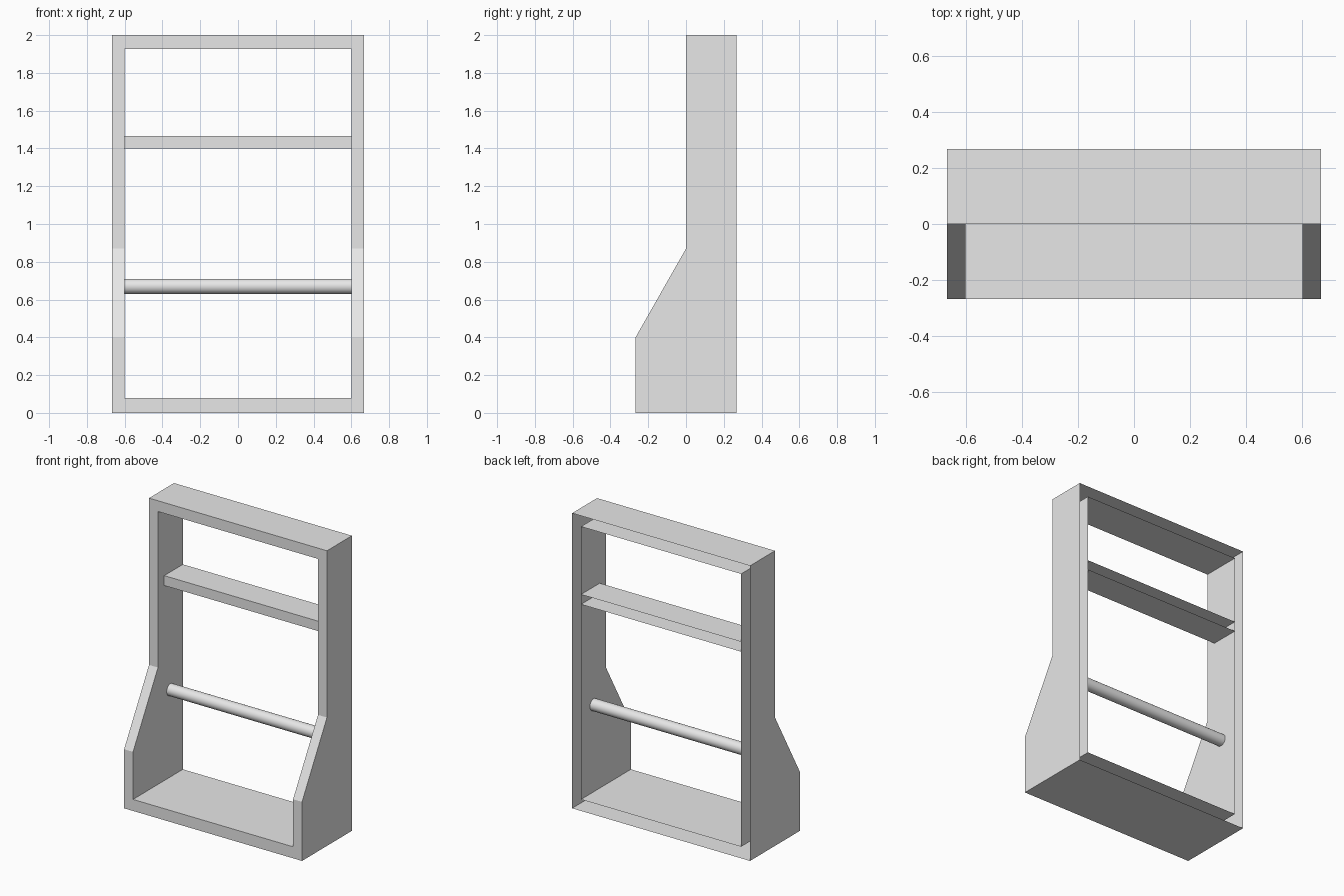
import bpy, bmesh, math
from mathutils import Matrix, Vector

if "Cube" in bpy.data.objects:
    bpy.data.objects.remove(bpy.data.objects["Cube"], do_unlink=True)

grey = bpy.data.materials.new("light grey")
grey.use_nodes = True
COLOUR = (0.8, 0.8, 0.8, 1)
grey.diffuse_color = COLOUR
grey.node_tree.nodes["Principled BSDF"].inputs["Base Color"].default_value = COLOUR

HALF_WIDTH, INNER, DEPTH = 0.667, 0.6, 0.267


def make_object(name, bm):
    mesh = bpy.data.meshes.new(name)
    bmesh.ops.recalc_face_normals(bm, faces=bm.faces)
    bm.to_mesh(mesh)
    bm.free()
    mesh.materials.append(grey)
    obj = bpy.data.objects.new(name, mesh)
    bpy.context.collection.objects.link(obj)
    return obj


def box(name, low, high):
    low, high = Vector(low), Vector(high)
    bm = bmesh.new()
    bmesh.ops.create_cube(bm, size=1)
    bmesh.ops.scale(bm, vec=high - low, verts=bm.verts)
    bmesh.ops.translate(bm, vec=(low + high) / 2, verts=bm.verts)
    return make_object(name, bm)


def remove_faces(obj, rule):
    bm = bmesh.new()
    bm.from_mesh(obj.data)
    bm.normal_update()
    doomed = [f for f in bm.faces if rule(f.normal)]
    bmesh.ops.delete(bm, geom=doomed, context='FACES')
    bm.to_mesh(obj.data)
    bm.free()


# Frame: side profile swept across the width
profile = [(-DEPTH, 0), (DEPTH, 0), (DEPTH, 2), (0, 2), (0, 0.87), (-DEPTH, 0.4)]
bm = bmesh.new()
side = bm.faces.new([bm.verts.new((-HALF_WIDTH, y, z)) for y, z in profile])
sweep = bmesh.ops.extrude_face_region(bm, geom=[side], use_keep_orig=True)
bmesh.ops.translate(bm, vec=(2 * HALF_WIDTH, 0, 0),
                    verts=[v for v in sweep["geom"] if isinstance(v, bmesh.types.BMVert)])
frame = make_object("frame", bm)

# Opening cut right through, then the hollow back left open
cutter = box("opening_cutter", (-INNER, -1, 0.078), (INNER, 1, 1.927))
cutter.hide_render = True
cut = frame.modifiers.new("opening", 'BOOLEAN')
cut.operation, cut.solver, cut.object = 'DIFFERENCE', 'EXACT', cutter
bpy.context.view_layer.objects.active = frame
bpy.ops.object.modifier_apply(modifier=cut.name)
bpy.data.objects.remove(cutter, do_unlink=True)
remove_faces(frame, lambda n: n.y > 0.99)

# Shelf: hollow, open at the back and at the ends against the sides
shelf = box("shelf", (-INNER, 0.067, 1.4), (INNER, DEPTH, 1.467))
remove_faces(shelf, lambda n: n.y > 0.99 or abs(n.x) > 0.99)

# Round rail between the sides
bm = bmesh.new()
bmesh.ops.create_cone(bm, segments=32, radius1=0.04, radius2=0.04, depth=2 * INNER,
                      matrix=Matrix.Translation((0, 0.133, 0.67))
                      @ Matrix.Rotation(math.pi / 2, 4, 'Y'))
for face in bm.faces:
    face.smooth = True
rail = make_object("rail", bm)
